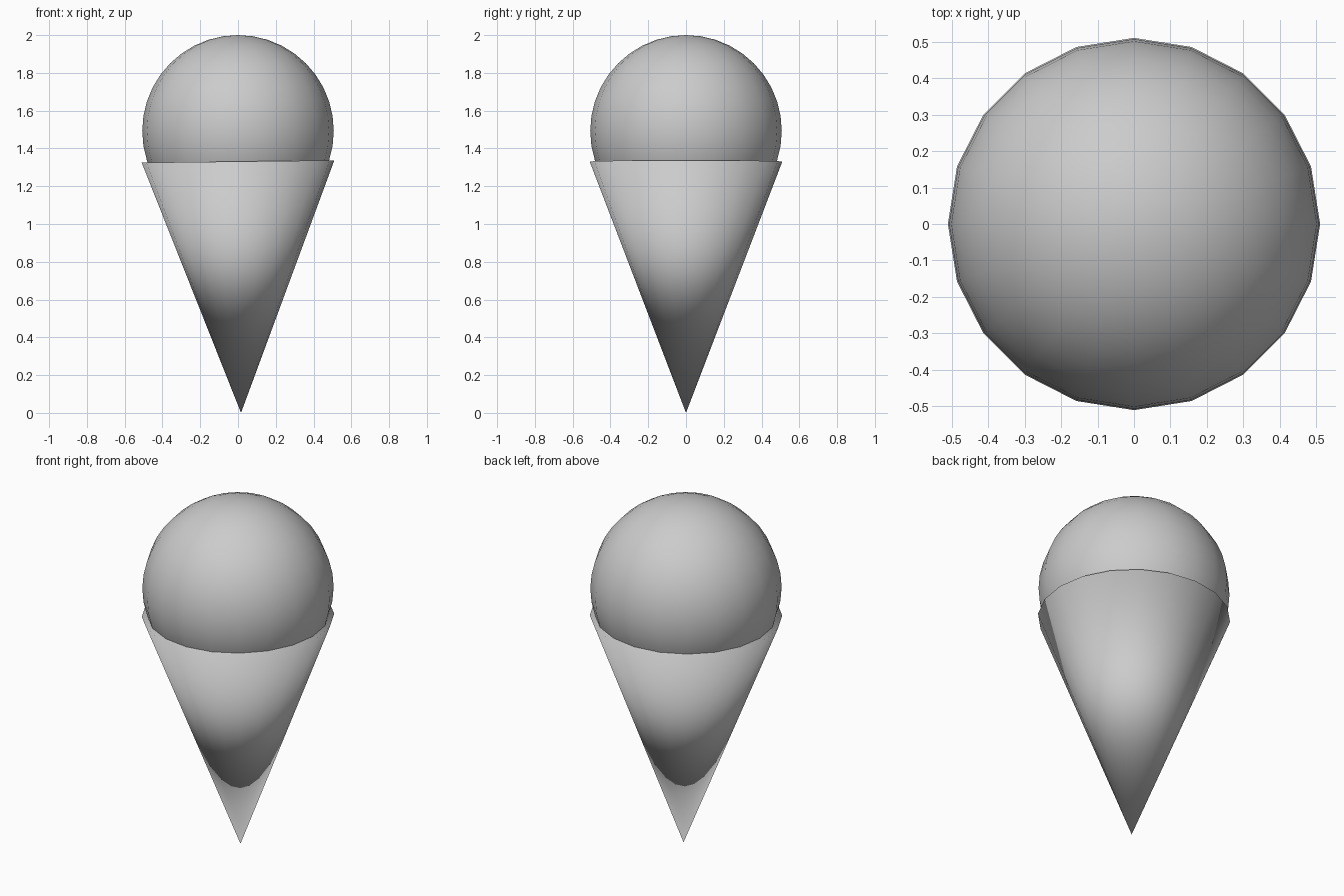
import bpy
import math

if "Cube" in bpy.data.objects:
    bpy.data.objects.remove(bpy.data.objects["Cube"])

SIDES = 20
RIM_Z = 1.331
RADIUS = 0.51
TILT = 0.012  # the cone leans very slightly sideways


def smooth(obj, name):
    obj.name = name
    obj.data.name = name
    bpy.ops.object.shade_smooth()


# Scoop: ball seated in the cone
ball_r = 0.507
bpy.ops.mesh.primitive_uv_sphere_add(segments=SIDES, ring_count=20,
                                     radius=ball_r, location=(0, 0, 2 - ball_r))
smooth(bpy.context.object, "ice_cream_scoop")

# Cone: closed rim at the top, point at the bottom
bpy.ops.mesh.primitive_cone_add(vertices=SIDES, radius1=0, radius2=RADIUS,
                                depth=RIM_Z, end_fill_type='NGON',
                                location=(RIM_Z / 2 * math.sin(TILT), 0, RIM_Z / 2),
                                rotation=(0, -TILT, 0))
smooth(bpy.context.object, "wafer_cone")
